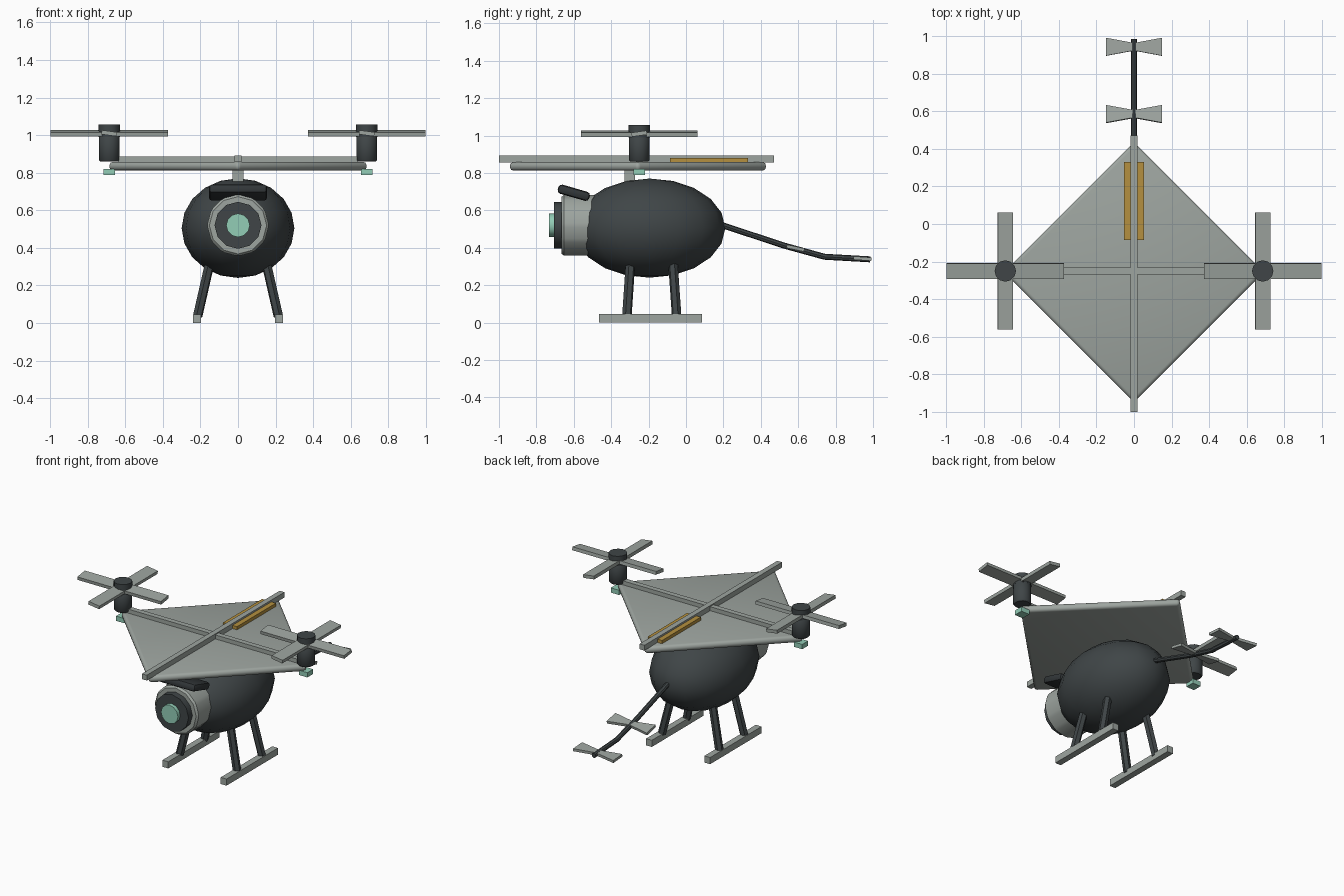
import bpy, bmesh, math
from mathutils import Vector, Matrix

if "Cube" in bpy.data.objects:
    bpy.data.objects.remove(bpy.data.objects["Cube"])


def material(name, rgb):
    m = bpy.data.materials.new(name)
    m.diffuse_color = (*rgb, 1)
    m.use_nodes = True
    m.node_tree.nodes["Principled BSDF"].inputs["Base Color"].default_value = m.diffuse_color
    return m


DARK = material("charcoal", (0.05, 0.06, 0.063))
BLACK = material("dark charcoal", (0.032, 0.038, 0.041))
GREY = material("pale grey", (0.34, 0.375, 0.35))
MINT = material("mint", (0.29, 0.61, 0.47))
GOLD = material("gold", (0.46, 0.28, 0.05))


def finish(name, bm, mat, smooth=None, bevel=0, segs=2):
    bmesh.ops.recalc_face_normals(bm, faces=bm.faces)
    if bevel:
        bmesh.ops.bevel(bm, geom=list(bm.edges), offset=bevel, segments=segs,
                        profile=0.5, affect='EDGES', clamp_overlap=True)
    me = bpy.data.meshes.new(name)
    bm.to_mesh(me)
    bm.free()
    me.materials.append(mat)
    ob = bpy.data.objects.new(name, me)
    bpy.context.collection.objects.link(ob)
    if smooth:
        bpy.ops.object.select_all(action='DESELECT')
        ob.select_set(True)
        bpy.context.view_layer.objects.active = ob
        bpy.ops.object.shade_smooth_by_angle(angle=math.radians(smooth))
    return ob


def box(name, loc, size, mat, rot=None, **kw):
    bm = bmesh.new()
    bmesh.ops.create_cube(bm, size=1)
    bm.transform(Matrix.Translation(loc) @ (rot or Matrix()) @ Matrix.Diagonal((*size, 1)))
    return finish(name, bm, mat, **kw)


def rod(name, a, b, r, sides, mat, **kw):
    a, b = Vector(a), Vector(b)
    d = b - a
    bm = bmesh.new()
    bmesh.ops.create_cone(bm, cap_ends=True, segments=sides, radius1=r, radius2=r, depth=d.length)
    bm.transform(Matrix.Translation((a + b) / 2) @ d.to_track_quat('Z', 'Y').to_matrix().to_4x4())
    return finish(name, bm, mat, **kw)


# Egg-shaped body
bm = bmesh.new()
bmesh.ops.create_uvsphere(bm, u_segments=16, v_segments=10, radius=1)
bm.transform(Matrix.Translation((0, -0.195, 0.505)) @ Matrix.Diagonal((0.3, 0.405, 0.265, 1)))
finish("body", bm, DARK, smooth=40)

# Eye: collar, ring, lens and brow
rod("eye_collar", (0, -0.48, 0.52), (0, -0.665, 0.52), 0.165, 12, GREY, smooth=35, bevel=0.012, segs=1)
rod("eye_ring", (0, -0.64, 0.52), (0, -0.707, 0.52), 0.125, 12, DARK, smooth=35)
rod("eye_lens", (0, -0.69, 0.52), (0, -0.732, 0.52), 0.063, 12, MINT, smooth=35)
box("brow", (0, -0.6, 0.694), (0.31, 0.175, 0.05), BLACK,
    rot=Matrix.Rotation(math.radians(-16), 4, 'X'), bevel=0.018, smooth=40)

# Mast and diamond wing
box("mast", (0, -0.3, 0.785), (0.056, 0.056, 0.1), GREY)
box("wing", (0, -0.257, 0.835), (0.98, 0.98, 0.046), GREY,
    rot=Matrix.Rotation(math.pi / 4, 4, 'Z'), bevel=0.02, segs=3, smooth=40)
box("keel_spar", (0, -0.265, 0.874), (0.036, 1.47, 0.036), GREY)
box("cross_spar", (0, -0.25, 0.868), (1.28, 0.036, 0.034), GREY)
box("gold_strip", (0, 0.123, 0.867), (0.104, 0.416, 0.026), GOLD)

for s, side in ((-1, "left"), (1, "right")):
    x = s * 0.685
    # Motor, hub and light
    rod(side + "_motor", (x, -0.25, 0.86), (x, -0.25, 0.998), 0.057, 12, DARK,
        bevel=0.008, segs=1, smooth=40)
    rod(side + "_hub", (x, -0.25, 0.99), (x, -0.25, 1.056), 0.057, 12, DARK, smooth=40)
    box(side + "_light", (x, -0.25, 0.805), (0.062, 0.062, 0.032), MINT)
    # Crossed propeller blades, slightly pitched
    for i in range(2):
        turn = Matrix.Rotation(i * math.pi / 2, 4, 'Z') @ Matrix.Rotation(math.radians(8), 4, 'X')
        box(f"{side}_blade_{i + 1}", (x, -0.25, 1.01), (0.625, 0.082, 0.022), GREY, rot=turn)
    # Skid and two legs
    box(side + "_skid", (s * 0.218, -0.19, 0.0225), (0.043, 0.55, 0.045), GREY)
    for end, ya, yb in (("front", -0.297, -0.316), ("rear", -0.07, -0.05)):
        rod(f"{side}_{end}_leg", (s * 0.15, ya, 0.32), (s * 0.215, yb, 0.035), 0.026, 6, DARK)

# Bent tail
path = [(0, 0.18, 0.525), (0, 0.53, 0.41), (0, 0.74, 0.352), (0, 0.985, 0.338)]
bm = bmesh.new()
rings = []
for i, p in enumerate(path):
    d = Vector(path[min(i + 1, 3)]) - Vector(path[max(i - 1, 0)])
    q = d.to_track_quat('Z', 'Y')
    rings.append([bm.verts.new(Vector(p) + q @ Vector((0.016 * math.cos(k * math.pi / 4),
                  0.016 * math.sin(k * math.pi / 4), 0))) for k in range(8)])
for a, b in zip(rings, rings[1:]):
    for k in range(8):
        bm.faces.new((a[k], a[(k + 1) % 8], b[(k + 1) % 8], b[k]))
bm.faces.new(rings[0])
bm.faces.new(rings[-1])
finish("tail", bm, DARK, smooth=40)

# Bow-shaped tail fins
for name, y, z, tilt in (("middle_fin", 0.585, 0.398, -12), ("end_fin", 0.943, 0.342, -4)):
    bm = bmesh.new()
    outline = [(-0.15, -0.048), (0, -0.02), (0.15, -0.048), (0.15, 0.048), (0, 0.02), (-0.15, 0.048)]
    f = bm.faces.new([bm.verts.new((a, b, -0.009)) for a, b in outline])
    top = bmesh.ops.extrude_face_region(bm, geom=[f])["geom"]
    bmesh.ops.translate(bm, vec=(0, 0, 0.018), verts=[v for v in top if isinstance(v, bmesh.types.BMVert)])
    bm.transform(Matrix.Translation((0, y, z)) @ Matrix.Rotation(math.radians(tilt), 4, 'X'))
    finish(name, bm, GREY)
